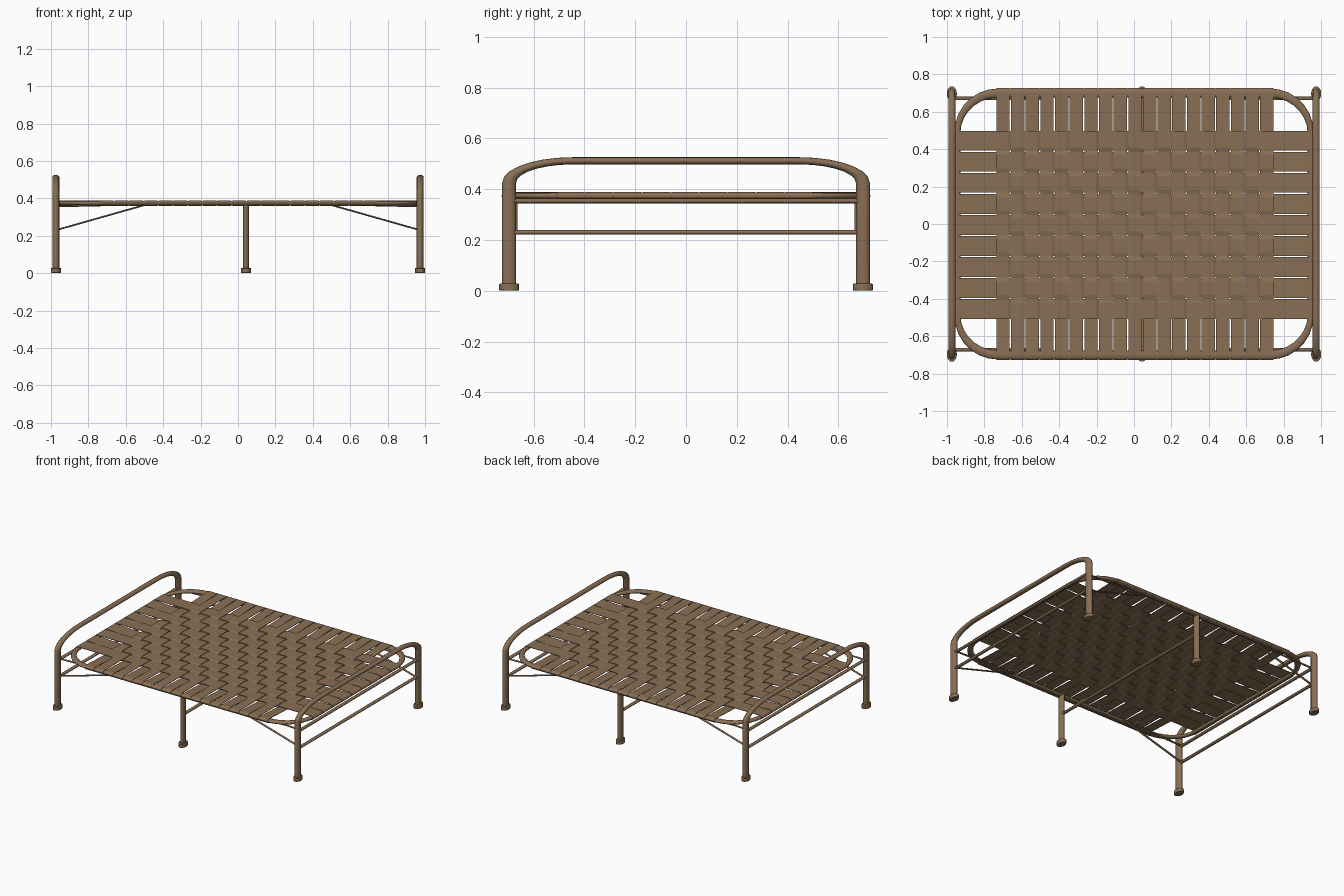
import bpy, bmesh, math
from mathutils import Vector

if "Cube" in bpy.data.objects:
    bpy.data.objects.remove(bpy.data.objects["Cube"])

# Tubes are slightly flattened: sections are wider in y and thinner in z
S = Vector((1.0, 1.45, 0.74))

mat = bpy.data.materials.new("brown_paint")
mat.diffuse_color = (0.25, 0.16, 0.09, 1)
mat.use_nodes = True
mat.node_tree.nodes["Principled BSDF"].inputs["Base Color"].default_value = mat.diffuse_color


def tube(name, pts, r, closed=False):
    cu = bpy.data.curves.new(name, 'CURVE')
    cu.dimensions = '3D'
    cu.bevel_depth = r
    cu.bevel_resolution = 4
    cu.use_fill_caps = True
    sp = cu.splines.new('POLY')
    sp.points.add(len(pts) - 1)
    for p, c in zip(sp.points, pts):
        p.co = (c[0] / S.x, c[1] / S.y, c[2] / S.z, 1)
    sp.use_cyclic_u = closed
    ob = bpy.data.objects.new(name, cu)
    ob.scale = S
    cu.materials.append(mat)
    bpy.context.collection.objects.link(ob)


def foot(name, x, y):
    bpy.ops.mesh.primitive_cylinder_add(vertices=20, radius=0.027, depth=0.028,
                                        location=(x, y, 0.014))
    ob = bpy.context.object
    ob.name = name
    ob.scale = (1, S.y, 1)
    ob.data.materials.append(mat)
    b = ob.modifiers.new("edge", 'BEVEL')
    b.width = 0.003
    b.segments = 2
    bpy.ops.object.shade_smooth_by_angle()


def arc(cx, cy, rx, ry, a0, a1, n=7):
    return [(cx + rx * math.cos(math.radians(a0 + (a1 - a0) * i / n)),
             cy + ry * math.sin(math.radians(a0 + (a1 - a0) * i / n))) for i in range(n + 1)]


PX, PY, MX = 0.974, 0.697, 0.043
FX, FY, FZ, FR = 0.945, 0.70, 0.374, 0.0165

# Head and foot ends: arched tube, cross rails, feet, braces
for sx, end in ((-1, "left"), (1, "right")):
    x = sx * PX
    yz = [(PY, 0.005)] + arc(PY - 0.25, 0.425, 0.25, 0.087, 0, 90)
    yz += [(-y, z) for y, z in reversed(yz)]
    tube(f"{end}_end_arch", [(x, y, z) for y, z in yz], 0.019)
    for z, n in ((0.23, "lower"), (0.354, "upper")):
        tube(f"{end}_{n}_rail", [(x, -PY, z), (x, PY, z)], 0.0125)
    for sy, side in ((-1, "front"), (1, "back")):
        foot(f"{end}_{side}_foot", x, sy * PY)
        y = sy * 0.672
        tube(f"{end}_{side}_brace", [(x, y, 0.23), (sx * 0.48, y, 0.37)], 0.006)
        tube(f"{end}_{side}_link", [(x, y, 0.357), (sx * 0.48, y, 0.368)], 0.006)

# Middle legs and their crossbar
for sy, side in ((-1, "front"), (1, "back")):
    tube(f"middle_{side}_leg", [(MX, sy * PY, 0.005), (MX, sy * PY, FZ)], 0.0165)
    foot(f"middle_{side}_foot", MX, sy * PY)
tube("middle_crossbar", [(MX, -PY, 0.23), (MX, PY, 0.23)], 0.0125)

# Rounded rectangular bed frame
ring = []
for sx, sy, a in ((1, 1, 0), (-1, 1, 90), (-1, -1, 180), (1, -1, 270)):
    ring += arc(sx * (FX - 0.215), sy * (FY - 0.215), 0.215, 0.215, a, a + 90)
tube("bed_frame", [(x, y, FZ) for x, y in ring], FR, True)


# Woven straps, each wrapped round the frame at both ends
def strap(bm, axis, c, width, reach, rad, crossings, pitch, parity):
    rz = FR * S.z + 0.0015
    wrap = [(reach + u, FZ + w) for u, w in arc(0, 0, rad + 0.0015, rz, -100, 90, 9)]
    path = [(-u, z) for u, z in wrap]
    for j, k in enumerate(crossings):
        z = 0.3835 + (0.0045 if (j + parity) % 2 else -0.0045)
        path += [(k - pitch * 0.32, z), (k + pitch * 0.32, z)]
    path += list(reversed(wrap))
    rows = []
    for u, z in path:
        row = []
        for s in (-0.5, 0.5):
            v = c + s * width
            row.append(bm.verts.new((u, v, z) if axis == 0 else (v, u, z)))
        rows.append(row)
    for a, b in zip(rows, rows[1:]):
        f = (a[0], b[0], b[1], a[1])
        bm.faces.new(f if axis else f[::-1])


NX, NY, DX, DY = 19, 9, 0.0784, 0.1125
xs = [0.005 + (i - (NX - 1) / 2) * DX for i in range(NX)]
ys = [-0.005 + (j - (NY - 1) / 2) * DY for j in range(NY)]
for axis, name in ((0, "long_straps"), (1, "cross_straps")):
    bm = bmesh.new()
    if axis == 0:
        for j, y in enumerate(ys):
            strap(bm, 0, y, DY - 0.007, FX, FR, xs, DX, j + 1)
    else:
        for i, x in enumerate(xs):
            strap(bm, 1, x, DX - 0.007, FY, FR * S.y, ys, DY, i)
    bmesh.ops.recalc_face_normals(bm, faces=bm.faces)
    me = bpy.data.meshes.new(name)
    bm.to_mesh(me)
    bm.free()
    me.materials.append(mat)
    ob = bpy.data.objects.new(name, me)
    bpy.context.collection.objects.link(ob)
    so = ob.modifiers.new("thickness", 'SOLIDIFY')
    so.thickness = 0.003
    so.offset = 0
